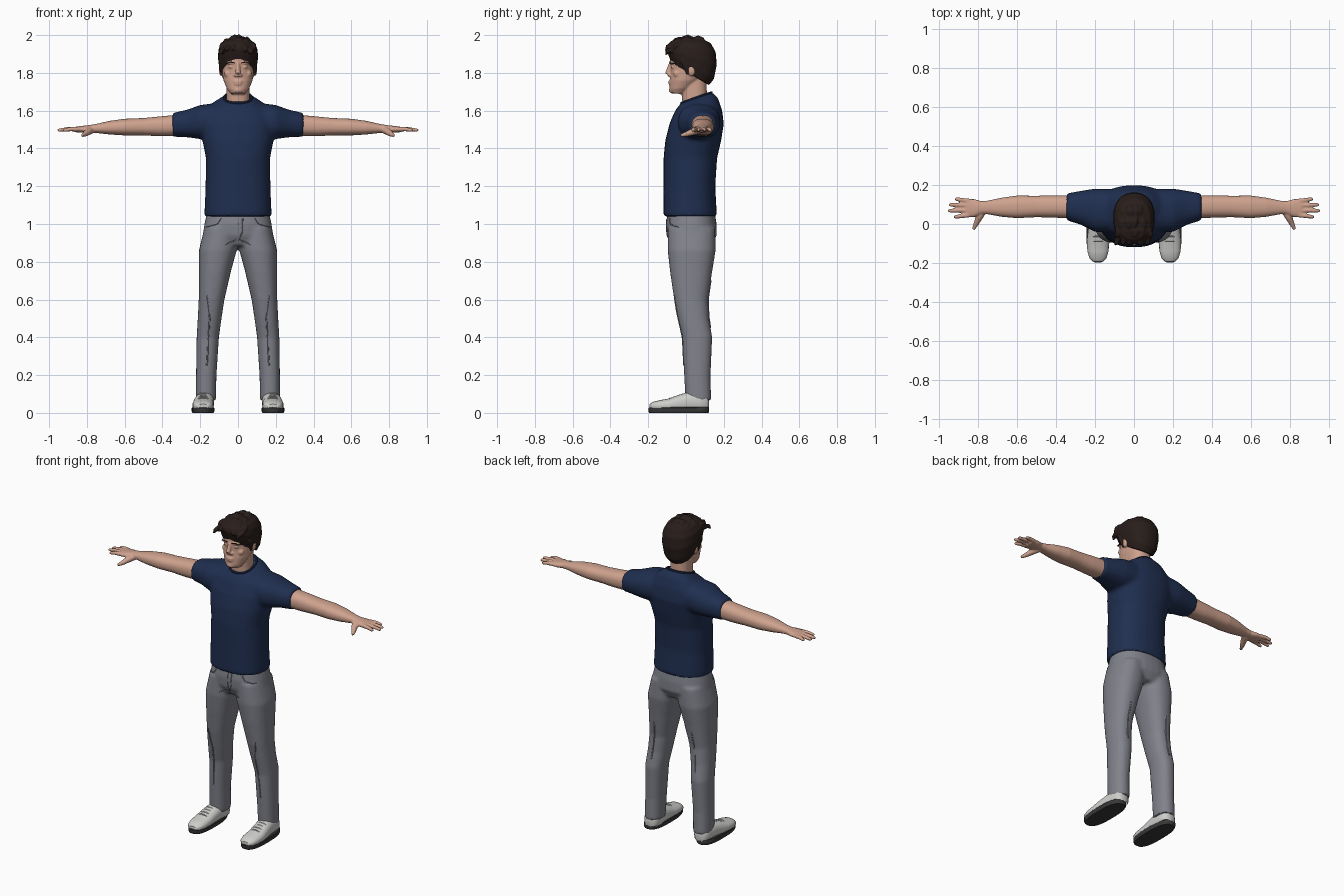
import bpy, bmesh, math, random
from mathutils import Vector

random.seed(4)
if "Cube" in bpy.data.objects:
    bpy.data.objects.remove(bpy.data.objects["Cube"])


def material(name, rgb):
    m = bpy.data.materials.new(name)
    m.use_nodes = True
    m.diffuse_color = (*rgb, 1)
    m.node_tree.nodes["Principled BSDF"].inputs["Base Color"].default_value = (*rgb, 1)
    return m


SKIN = material("skin", (0.62, 0.36, 0.27))
NAVY = material("navy cotton", (0.014, 0.028, 0.08))
GREY = material("grey denim", (0.22, 0.225, 0.26))
HAIR = material("dark brown hair", (0.022, 0.013, 0.011))
WHITE = material("white leather", (0.62, 0.62, 0.6))
SOLE = material("dark rubber", (0.04, 0.04, 0.043))


def add_object(name, bm, mat):
    bmesh.ops.recalc_face_normals(bm, faces=bm.faces)
    me = bpy.data.meshes.new(name)
    bm.to_mesh(me)
    bm.free()
    ob = bpy.data.objects.new(name, me)
    bpy.context.collection.objects.link(ob)
    me.materials.append(mat)
    return ob


def select_only(ob):
    bpy.ops.object.select_all(action="DESELECT")
    ob.select_set(True)
    bpy.context.view_layer.objects.active = ob


def smooth(ob, angle=40):
    select_only(ob)
    bpy.ops.object.shade_smooth_by_angle(angle=math.radians(angle))
    return ob


def skin_rings(bm, rings):
    """Bridge equal rings of points and cap both ends."""
    rows = [[bm.verts.new(p) for p in r] for r in rings]
    n = len(rows[0])
    for a, b in zip(rows, rows[1:]):
        for i in range(n):
            bm.faces.new((a[i], a[(i + 1) % n], b[(i + 1) % n], b[i]))
    bm.faces.new(rows[0])
    bm.faces.new(rows[-1])


def oval(x, y, z, r1, r2, tilt=0, axis="z", power=2.3, n=28):
    """Superellipse section at right angles to an axis."""
    pts = []
    for i in range(n):
        t = math.tau * i / n
        c, s = math.cos(t), math.sin(t)
        u = r1 * math.copysign(abs(c) ** (2 / power), c)
        v = r2 * math.copysign(abs(s) ** (2 / power), s)
        pts.append({"z": (x + u, y + v, z + tilt * v),
                    "x": (x, y + u, z + v),
                    "y": (x + u, y, z + v)}[axis])
    return pts


def loft(bm, sections, axis="z", side=1, power=2.3):
    skin_rings(bm, [oval(s[0] * side, *s[1:], axis=axis, power=power) for s in sections])


def tube(bm, pts, radii, n=10):
    """Round tapered tube through a short path."""
    pts = [Vector(p) for p in pts]
    rings = []
    for i, p in enumerate(pts):
        d = (pts[min(i + 1, len(pts) - 1)] - pts[max(i - 1, 0)]).normalized()
        q = d.to_track_quat("Z", "Y")
        rings.append([p + q @ Vector((radii[i] * math.cos(math.tau * k / n),
                                      radii[i] * math.sin(math.tau * k / n), 0)) for k in range(n)])
    skin_rings(bm, rings)


def ball(bm, centre, radii):
    made = bmesh.ops.create_uvsphere(bm, u_segments=16, v_segments=10, radius=1)["verts"]
    for v in made:
        v.co = Vector(centre) + Vector(a * b for a, b in zip(v.co, radii))


def fuse(name, bm, mat, voxel, repeat):
    """Melt overlapping volumes into one smooth body."""
    ob = add_object(name, bm, mat)
    select_only(ob)
    mod = ob.modifiers.new("Remesh", "REMESH")
    mod.mode, mod.voxel_size = "VOXEL", voxel
    mod.use_smooth_shade = True
    bpy.ops.object.modifier_apply(modifier=mod.name)
    mod = ob.modifiers.new("Smooth", "SMOOTH")
    mod.factor, mod.iterations = 0.5, repeat
    bpy.ops.object.modifier_apply(modifier=mod.name)
    if not ob.data.materials:
        ob.data.materials.append(mat)
    return smooth(ob)


def seam(name, target, path, mat, radius, front=True):
    """Thin raised line laid on the front or back of a body; path is (x, z)."""
    hits, sign = [], 1 if front else -1
    for a, b in zip(path, path[1:]):
        for k in range(6):
            p = Vector(a).lerp(Vector(b), k / 5)
            ok, loc, _, _ = target.ray_cast(Vector((p.x, -sign, p.y)), Vector((0, sign, 0)))
            if ok and (not hits or (loc - hits[-1]).length > 0.001):
                hits.append(loc.copy())
    if len(hits) > 1:
        bm = bmesh.new()
        tube(bm, hits, [radius] * len(hits), 6)
        smooth(add_object(name, bm, mat))


SIDES = (("left", 1), ("right", -1))

# Shirt: trunk and two sleeves
bm = bmesh.new()
loft(bm, [(0, .022, 1.04, .178, .142), (0, .018, 1.2, .172, .137), (0, .023, 1.35, .17, .142),
          (0, .038, 1.44, .188, .148), (0, .056, 1.53, .2, .144), (0, .067, 1.6, .18, .125),
          (0, .065, 1.645, .125, .105, .2), (0, .055, 1.668, .078, .084, .35)])
for _, s in SIDES:
    loft(bm, [(.08, .07, 1.55, .11, .095), (.2, .07, 1.54, .112, .09),
              (.27, .083, 1.532, .088, .073), (.347, .088, 1.525, .069, .063)], "x", s)
shirt = fuse("shirt", bm, NAVY, .011, 5)

# Collar band
bm = bmesh.new()
rim = oval(0, .055, 1.668, .072, .079, .35)
tube(bm, rim + rim[:1], [.007] * (len(rim) + 1), 8)
smooth(add_object("shirt_collar", bm, NAVY))

# Trousers: hips and two legs
bm = bmesh.new()
loft(bm, [(0, .028, 1.06, .165, .125), (0, .028, 1.0, .178, .134),
          (0, .031, .94, .187, .132), (0, .03, .885, .15, .105)])
for _, s in SIDES:
    loft(bm, [(.09, .03, .98, .088, .125), (.107, .03, .86, .1, .127), (.122, .027, .75, .085, .112),
              (.14, .027, .6, .068, .09), (.15, .04, .5, .063, .082), (.16, .06, .4, .059, .079),
              (.168, .06, .2, .054, .07), (.17, .065, .065, .053, .068)], "z", s)
trousers = fuse("trousers", bm, GREY, .01, 4)

# Trouser seams, pockets and folds
seam("fly_seam", trousers, [(.025, 1.03), (.024, .96), (0, .91)], GREY, .003)
seam("centre_seam", trousers, [(0, 1.03), (0, .9)], GREY, .003)
for label, s in SIDES:
    seam(label + "_front_pocket", trousers, [(s * .09, 1.03), (s * .11, 1.0), (s * .165, .985)], GREY, .003)
    seam(label + "_crotch_fold", trousers, [(s * .01, .915), (s * .07, .89)], GREY, .004)
    seam(label + "_shin_fold", trousers, [(s * .165, .62), (s * .15, .5), (s * .165, .25)], GREY, .004)
    seam(label + "_calf_fold", trousers, [(s * .13, .7), (s * .155, .45)], GREY, .004, False)

# Arms with hands
for label, s in SIDES:
    bm = bmesh.new()
    loft(bm, [(.3, .088, 1.523, .06, .057), (.42, .09, 1.517, .057, .052), (.5, .09, 1.515, .055, .046),
              (.6, .088, 1.513, .058, .044), (.68, .086, 1.51, .049, .036), (.75, .085, 1.506, .035, .024),
              (.785, .084, 1.504, .033, .02), (.82, .082, 1.502, .046, .018),
              (.865, .082, 1.5, .047, .014)], "x", s)
    for y, tip, spread in ((.046, .925, -.01), (.071, .955, -.003), (.095, .95, .004), (.118, .92, .01)):
        mid = (.85 + tip) / 2
        tube(bm, [(s * .845, y, 1.502), (s * mid, y + spread / 2, 1.502),
                  (s * (tip - .008), y + spread, 1.497), (s * tip, y + spread, 1.495)],
             [.0125, .0115, .0095, .005])
    tube(bm, [(s * .775, .07, 1.498), (s * .795, .035, 1.488), (s * .81, .003, 1.476),
              (s * .825, -.028, 1.468)], [.02, .019, .014, .008])
    fuse(label + "_arm", bm, SKIN, .0045, 3)

# Head, face and neck
bm = bmesh.new()
loft(bm, [(0, .055, 1.6, .07, .072), (0, .045, 1.67, .061, .066), (0, .042, 1.78, .06, .066)])
loft(bm, [(0, -.045, 1.69, .04, .036, -.1), (0, -.025, 1.718, .06, .062, .1), (0, -.004, 1.76, .077, .082),
          (0, .02, 1.8, .084, .102), (0, .03, 1.84, .087, .113), (0, .03, 1.88, .088, .116),
          (0, .03, 1.92, .082, .108), (0, .03, 1.96, .055, .075)], power=2.15)
tube(bm, [(0, -.08, 1.86), (0, -.088, 1.83), (0, -.097, 1.797), (0, -.09, 1.782)],
     [.008, .011, .015, .012])
ball(bm, (0, -.074, 1.708), (.026, .017, .017))
ball(bm, (0, -.084, 1.754), (.026, .01, .007))
ball(bm, (0, -.083, 1.741), (.022, .01, .007))
for _, s in SIDES:
    ball(bm, (s * .014, -.085, 1.788), (.01, .012, .008))
    ball(bm, (s * .036, -.071, 1.853), (.027, .016, .009))
    ball(bm, (s * .035, -.07, 1.832), (.017, .012, .008))
    ball(bm, (s * .052, -.048, 1.795), (.022, .02, .02))
    ball(bm, (s * .09, .03, 1.815), (.011, .02, .032))
head = fuse("head", bm, SKIN, .005, 3)

for label, s in SIDES:
    seam(label + "_eyebrow", head, [(s * .015, 1.852), (s * .04, 1.858), (s * .06, 1.85)], HAIR, .003)

# Hair cap with swept locks
bm = bmesh.new()
loft(bm, [(0, .022, 1.795, .085, .1, -.6), (0, .026, 1.835, .1, .122, -.55), (0, .03, 1.885, .107, .133, -.3),
          (0, .03, 1.93, .102, .127, -.15), (0, .026, 1.963, .083, .105, -.05), (0, .022, 1.982, .045, .06)])
for row, (y, z, lift, width) in enumerate(((-.085, 1.935, .012, .075), (-.045, 1.966, .012, .07),
                                           (.0, 1.978, .012, .06), (.055, 1.975, .01, .06))):
    for k in range(6):
        u = -1 + 2 * k / 5 + random.uniform(-.1, .1)
        x, drop = u * width, .025 * u * u
        turn = random.uniform(-.015, .015)
        tube(bm, [(x, y + .04, z - drop + .003), (x + turn / 2, y + .01, z + lift - drop),
                  (x + turn, y - .012, z + lift / 2 - drop), (x + turn * 1.5, y - .022, z - .012 - drop)],
             [.009, .015, .013, .005])
for _, s in SIDES:
    tube(bm, [(s * .092, -.02, 1.87), (s * .09, .0, 1.83), (s * .086, .008, 1.79)], [.012, .012, .006])
fuse("hair", bm, HAIR, .0055, 1)

# Shoes: rubber sole, leather upper, laces
for label, s in SIDES:
    bm = bmesh.new()
    loft(bm, [(.185, -.038, 0, .056, .157), (.185, -.038, .008, .06, .161),
              (.185, -.038, .026, .06, .161), (.185, -.036, .03, .056, .157)], "z", s, 2.7)
    smooth(add_object(label + "_shoe_sole", bm, SOLE))
    bm = bmesh.new()
    loft(bm, [(.185, -.193, .034, .026, .012), (.185, -.175, .036, .044, .022), (.185, -.14, .037, .054, .03),
              (.185, -.09, .038, .057, .038), (.183, -.04, .045, .054, .05), (.178, .01, .055, .051, .054),
              (.175, .07, .055, .049, .055), (.175, .108, .05, .042, .048), (.175, .122, .045, .025, .035)],
         "y", s, 2.4)
    bmesh.ops.bisect_plane(bm, geom=bm.verts[:] + bm.edges[:] + bm.faces[:],
                           plane_co=(0, 0, .024), plane_no=(0, 0, -1), clear_outer=True)
    smooth(add_object(label + "_shoe_upper", bm, WHITE), 50)
    bm = bmesh.new()
    for k in range(4):
        y, z = -.085 + .022 * k, .079 + .0065 * k
        tube(bm, [(s * .157, y, z - .007), (s * .171, y, z), (s * .197, y, z), (s * .211, y, z - .007)],
             [.004] * 4, 6)
    smooth(add_object(label + "_shoe_laces", bm, WHITE))
